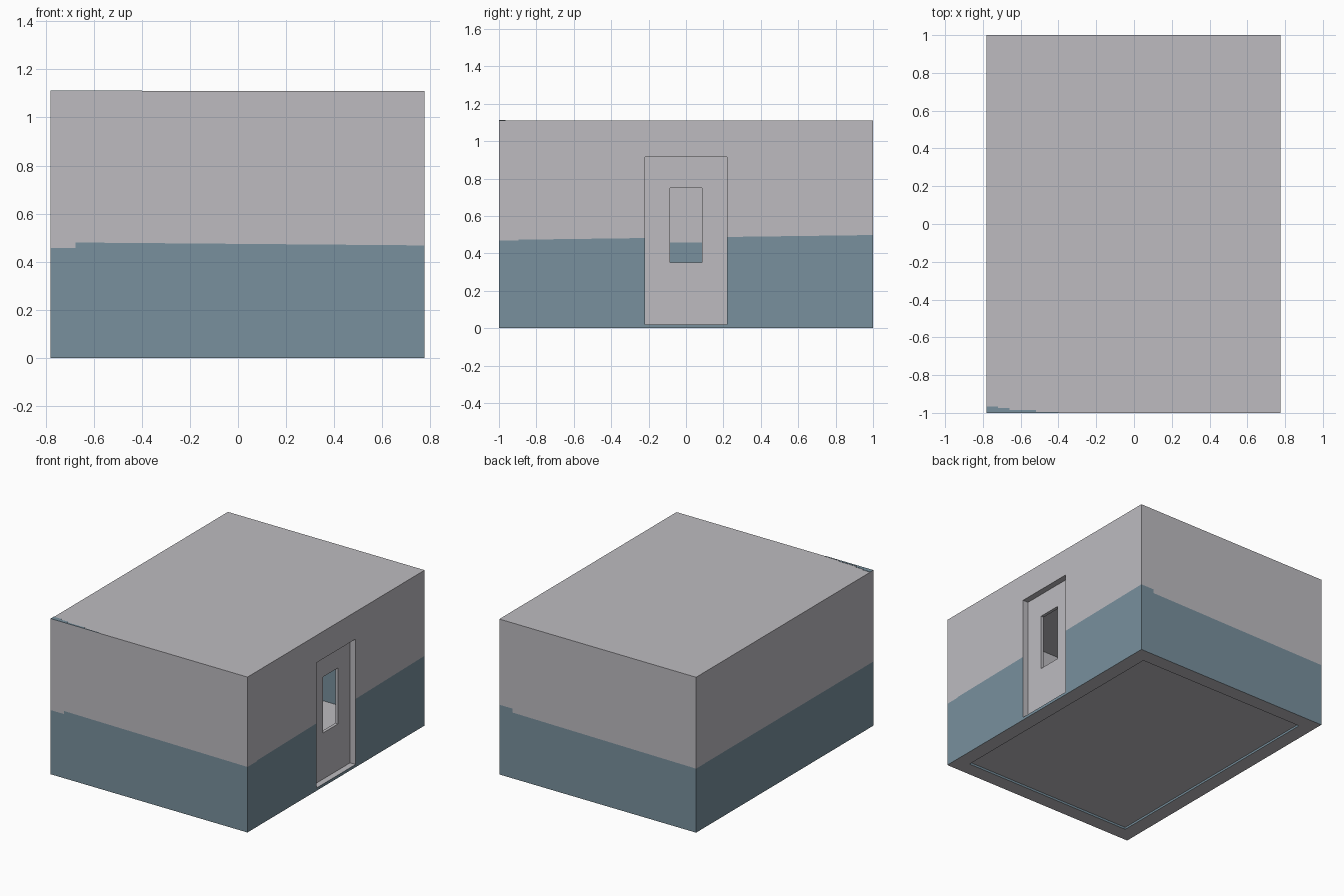
import bpy, bmesh
from mathutils import Vector

if "Cube" in bpy.data.objects:
    bpy.data.objects.remove(bpy.data.objects["Cube"])


def material(name, rgb):
    m = bpy.data.materials.new(name)
    m.diffuse_color = (*rgb, 1)
    m.use_nodes = True
    m.node_tree.nodes["Principled BSDF"].inputs["Base Color"].default_value = m.diffuse_color
    return m


GREY = material("pale grey plaster", (0.51, 0.50, 0.53))
BLUE = material("slate blue paint", (0.19, 0.28, 0.34))
X0, X1, Y0, Y1 = -0.78, 0.775, -1.0, 1.0
T, H, ROOF = 0.105, 1.11, 0.012


def finish(name, bm):
    bmesh.ops.recalc_face_normals(bm, faces=bm.faces)
    me = bpy.data.meshes.new(name)
    bm.to_mesh(me)
    bm.free()
    me.materials.append(GREY)
    me.materials.append(BLUE)
    ob = bpy.data.objects.new(name, me)
    bpy.context.collection.objects.link(ob)
    return ob


def box_mesh(lo, hi):
    bm = bmesh.new()
    bmesh.ops.create_cube(bm, size=1)
    for v in bm.verts:
        v.co = Vector([l + (c + 0.5) * (h - l) for c, l, h in zip(v.co, lo, hi)])
    return bm


def box(name, lo, hi):
    return finish(name, box_mesh(lo, hi))


def wall(name, lo, hi, axis, za, zb):
    """Wall with a painted dado; its top edge runs from za to zb along the axis."""
    bm = box_mesh((*lo, 0), (*hi, H - ROOF))
    slope = (zb - za) / (hi[axis] - lo[axis])
    normal = Vector((0, 0, 1))
    normal[axis] = -slope
    start = Vector((*lo, za))
    bmesh.ops.bisect_plane(bm, geom=bm.verts[:] + bm.edges[:] + bm.faces[:],
                           plane_co=start, plane_no=normal)
    bm.normal_update()
    for f in bm.faces:
        below = (f.calc_center_median() - start).dot(normal) < 0
        f.material_index = int(below and abs(f.normal.z) < 0.5)
    return finish(name, bm)


def cut(ob, lo, hi):
    cutter = box("cutter", lo, hi)
    cutter.hide_render = True
    mod = ob.modifiers.new("opening", 'BOOLEAN')
    mod.operation = 'DIFFERENCE'
    mod.solver = 'EXACT'
    mod.object = cutter
    bpy.context.view_layer.objects.active = ob
    bpy.ops.object.modifier_apply(modifier=mod.name)
    bpy.data.objects.remove(cutter)


# Four walls, each butting against the next
wall("front_wall", (X0 + T, Y0), (X1, Y0 + T), 0, 0.48, 0.468)
wall("back_wall", (X0, Y1 - T), (X1 - T, Y1), 0, 0.457, 0.47)
wall("left_wall", (X0, Y0), (X0 + T, Y1 - T), 1, 0.458, 0.458)
right = wall("right_wall", (X1 - T, Y0 + T), (X1, Y1), 1, 0.473, 0.498)

# Doorway and recessed door with a window opening
cut(right, (X1 - 0.2, -0.22, 0.02), (X1 + 0.1, 0.22, 0.915))
door = box("door", (X1 - 0.065, -0.22, 0.02), (X1 - 0.043, 0.22, 0.915))
cut(door, (X1 - 0.2, -0.085, 0.35), (X1 + 0.1, 0.085, 0.75))

# Floor panel and roof slab
box("floor", (X0 + T, Y0 + T, 0.015), (X1 - T, Y1 - T, 0.022))
box("roof", (X0, Y0, H - ROOF), (X1, Y1, H))

# Stepped paint patch on the front left corner of the roof
bm = bmesh.new()
outline = [(X0, Y0), (-0.40, Y0), (-0.40, -0.995), (-0.52, -0.995), (-0.52, -0.985),
           (-0.66, -0.985), (-0.66, -0.975), (-0.72, -0.975), (-0.72, -0.965), (X0, -0.965)]
face = bm.faces.new([bm.verts.new((x, y, H)) for x, y in outline])
top = bmesh.ops.extrude_face_region(bm, geom=[face])["geom"]
for v in top:
    if isinstance(v, bmesh.types.BMVert):
        v.co.z += 0.002
for f in bm.faces:
    f.material_index = 1
finish("roof_paint_patch", bm)
